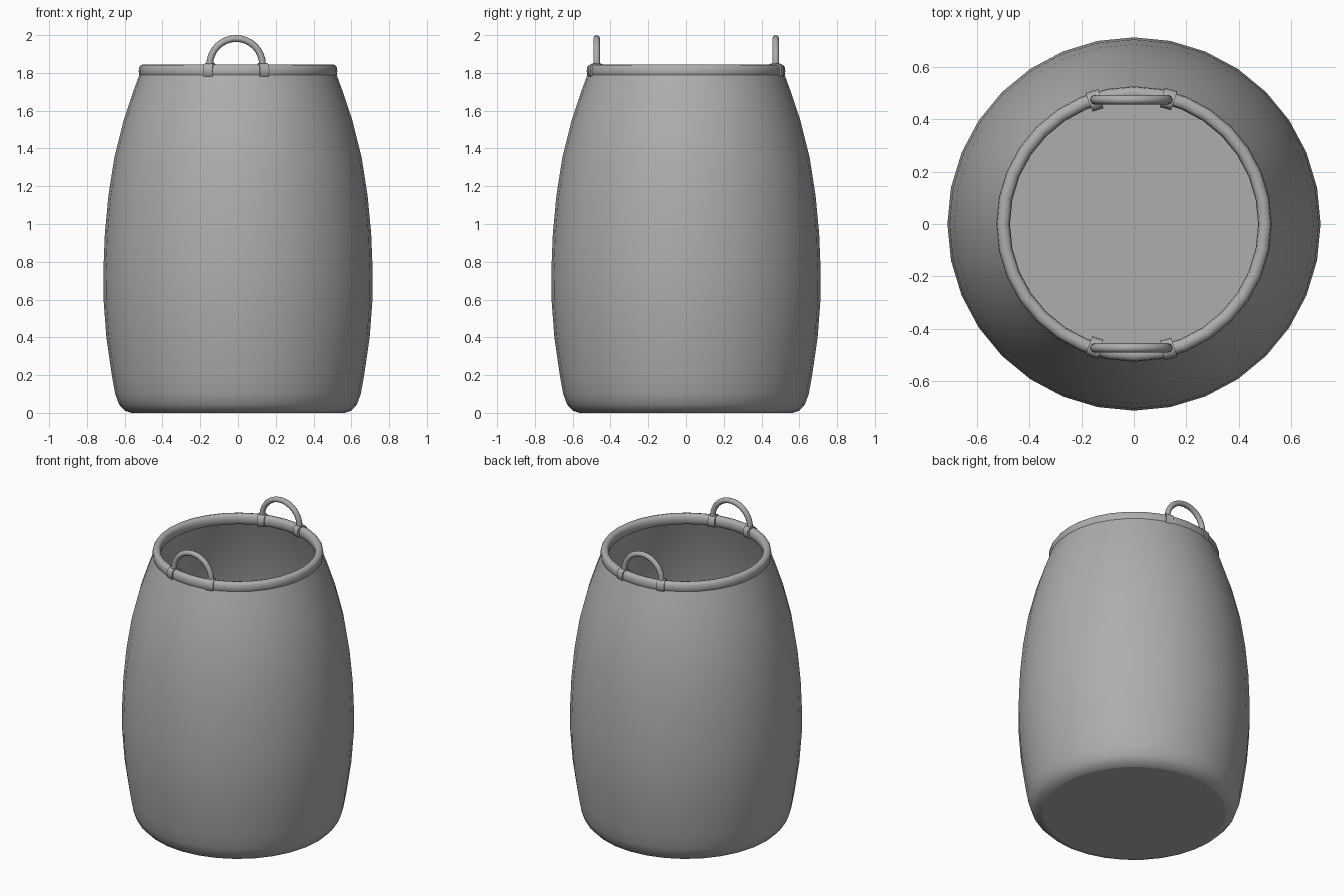
import bpy, bmesh
from math import sin, cos, pi, atan2, radians

if "Cube" in bpy.data.objects:
    bpy.data.objects.remove(bpy.data.objects["Cube"])

# Mid-dark grey for every part
grey = bpy.data.materials.new("dark_grey")
grey.diffuse_color = (0.42, 0.42, 0.42, 1)
grey.use_nodes = True
grey.node_tree.nodes["Principled BSDF"].inputs["Base Color"].default_value = grey.diffuse_color


def link(name, data):
    data.materials.append(grey)
    ob = bpy.data.objects.new(name, data)
    bpy.context.collection.objects.link(ob)
    return ob


def smooth(ob):
    bpy.ops.object.select_all(action='DESELECT')
    ob.select_set(True)
    bpy.context.view_layer.objects.active = ob
    bpy.ops.object.shade_smooth_by_angle(angle=radians(40))
    for p in ob.data.polygons:          # end discs stay flat
        if len(p.vertices) > 4:
            p.use_smooth = False
    return ob


def lathe(name, profile, loop, a0=0.0, a1=2 * pi, steps=32, caps=False):
    """Sweep (r, z) points around z; caps=True leaves an open arc with capped ends."""
    bm = bmesh.new()
    n = steps + 1 if caps else steps
    rings = [[bm.verts.new((r * cos(a), r * sin(a), z)) for r, z in profile]
             for a in (a0 + (a1 - a0) * i / steps for i in range(n))]
    m = len(profile)
    for i in range(steps):
        p, q = rings[i], rings[(i + 1) % n]
        for j in range(m if loop else m - 1):
            k = (j + 1) % m
            bm.faces.new((p[j], q[j], q[k], p[k]))
    if caps:
        bm.faces.new(rings[0])
        bm.faces.new(rings[-1])
    elif not loop:
        bm.faces.new([r[0] for r in rings])      # underside
        bm.faces.new([r[-1] for r in rings])     # inner floor
    bmesh.ops.recalc_face_normals(bm, faces=bm.faces)
    me = bpy.data.meshes.new(name)
    bm.to_mesh(me)
    bm.free()
    return smooth(link(name, me))


def oval(r, z, hw, hh, n=12):
    """Slightly squared oval section."""
    def sq(v):
        return (abs(v) ** 0.8) * (1 if v > 0 else -1)
    return [(r + hw * sq(cos(2 * pi * i / n)), z + hh * sq(sin(2 * pi * i / n)))
            for i in range(n)]


# Barrel-shaped body: outer wall up, thin inner wall down to the floor
outer = [(0.565, 0.0), (0.60, 0.012), (0.63, 0.045), (0.65, 0.10), (0.668, 0.2),
         (0.697, 0.4), (0.712, 0.6), (0.713, 0.75), (0.705, 0.95), (0.686, 1.15),
         (0.655, 1.35), (0.605, 1.55), (0.555, 1.7), (0.515, 1.81)]
inner = [(r - 0.012, 0.012 + z * 0.993) for r, z in reversed(outer)]
lathe("basket_body", outer + inner, False)

# Rolled rim
lathe("rim", oval(0.5, 1.809, 0.026, 0.036), True)

# Handles with straps wrapping the rim
CX, R = -0.01, 0.14
for side, y in (("front", -0.473), ("back", 0.475)):
    cu = bpy.data.curves.new(side + "_handle", 'CURVE')
    cu.dimensions = '3D'
    cu.bevel_depth = 0.018
    cu.bevel_resolution = 2
    cu.use_fill_caps = True
    pts = [(CX + R, y, 1.79)]
    pts += [(CX + R * cos(pi * i / 16), y, 1.842 + R * sin(pi * i / 16)) for i in range(17)]
    pts += [(CX - R, y, 1.79)]
    sp = cu.splines.new('POLY')
    sp.points.add(len(pts) - 1)
    for p, co in zip(sp.points, pts):
        p.co = (*co, 1)
    sp.use_smooth = True
    link(side + "_handle", cu)
    for tag, x in (("left", CX - R), ("right", CX + R)):
        a = atan2(y, x)
        lathe(f"{side}_{tag}_strap", oval(0.495, 1.811, 0.038, 0.041), True,
              a - 0.048, a + 0.048, 2, caps=True)
